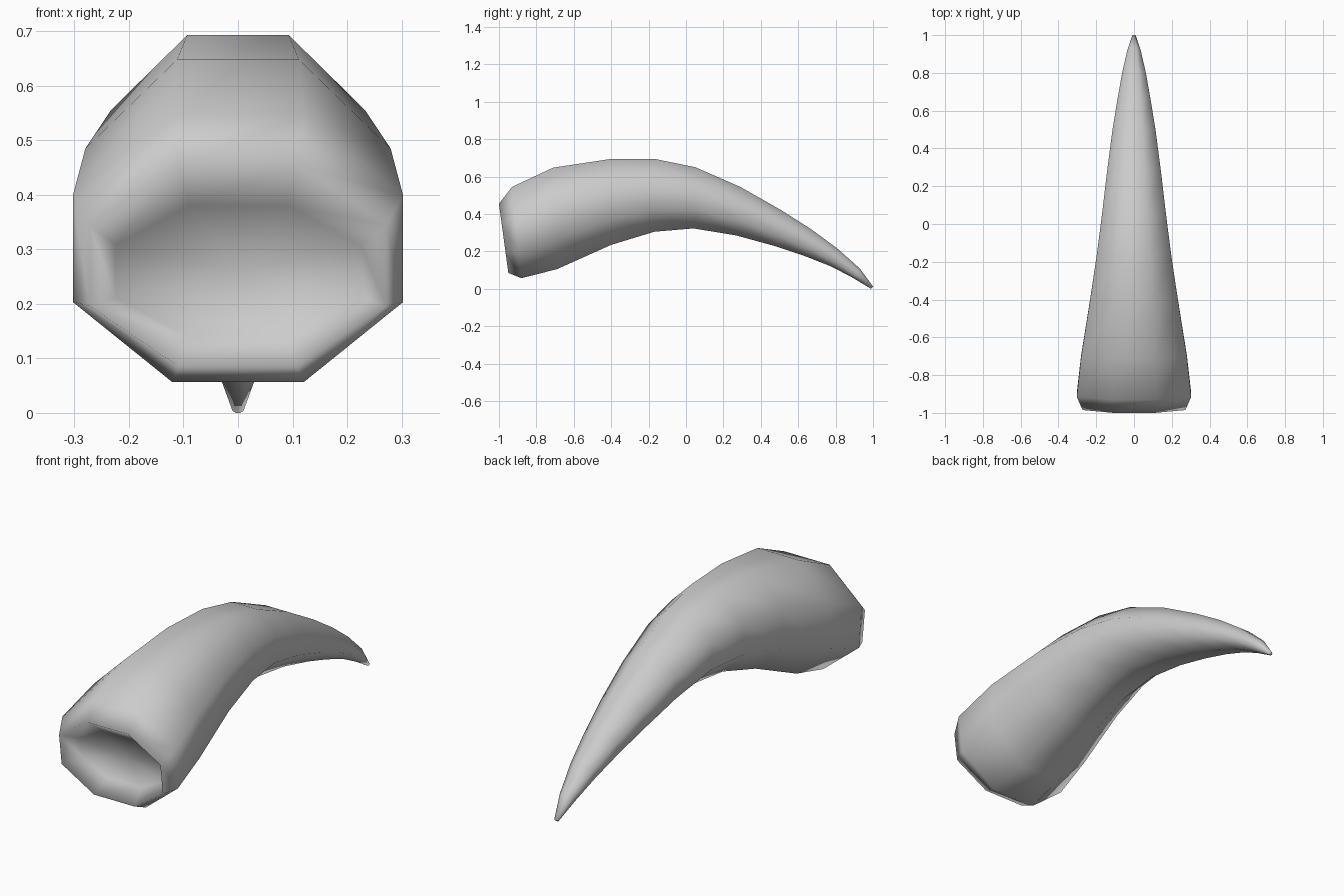
import bpy, bmesh
from mathutils import Vector

if "Cube" in bpy.data.objects:
    bpy.data.objects.remove(bpy.data.objects["Cube"])

# Horn rings: upper edge (y, z), lower edge (y, z), half width
RINGS = [
    (-1.00, 0.455, -0.95, 0.085, 0.272),
    (-0.93, 0.545, -0.88, 0.057, 0.303),
    (-0.71, 0.648, -0.69, 0.105, 0.280),
    (-0.41, 0.693, -0.40, 0.235, 0.233),
    (-0.16, 0.693, -0.17, 0.305, 0.197),
    (0.05, 0.65, 0.04, 0.323, 0.170),
    (0.29, 0.545, 0.27, 0.285, 0.142),
    (0.51, 0.42, 0.47, 0.23, 0.114),
    (0.67, 0.318, 0.63, 0.177, 0.088),
    (0.81, 0.215, 0.775, 0.12, 0.063),
    (0.93, 0.108, 0.89, 0.06, 0.036),
    (1.00, 0.012, 0.99, 0.00, 0.010),
]
# Regular octagon with flat top, bottom and sides
K = 0.40
OCT = [(K, 1), (1, K), (1, -K), (K, -1), (-K, -1), (-1, -K), (-1, K), (-K, 1)]

bm = bmesh.new()


def ring(uy, uz, ly, lz, w):
    up, low = Vector((0, uy, uz)), Vector((0, ly, lz))
    mid, half = (up + low) / 2, (up - low) / 2
    return [bm.verts.new(mid + half * v + Vector((w * u, 0, 0))) for u, v in OCT]


def bridge(a, b):
    for i in range(8):
        j = (i + 1) % 8
        bm.faces.new((a[i], a[j], b[j], b[i]))


# Outer horn and tip
loops = [ring(*r) for r in RINGS]
for a, b in zip(loops, loops[1:]):
    bridge(a, b)
bm.faces.new(loops[-1])

# Shallow hollow in the base
inner = ring(-0.90, 0.38, -0.87, 0.14, 0.225)
bridge(inner, loops[0])
centre = bm.verts.new((0, -0.86, 0.26))
for i in range(8):
    bm.faces.new((inner[i], inner[(i + 1) % 8], centre))

bmesh.ops.recalc_face_normals(bm, faces=bm.faces[:])
for f in bm.faces:
    f.smooth = True
mesh = bpy.data.meshes.new("horn")
bm.to_mesh(mesh)
bm.free()
horn = bpy.data.objects.new("horn", mesh)
bpy.context.collection.objects.link(horn)
